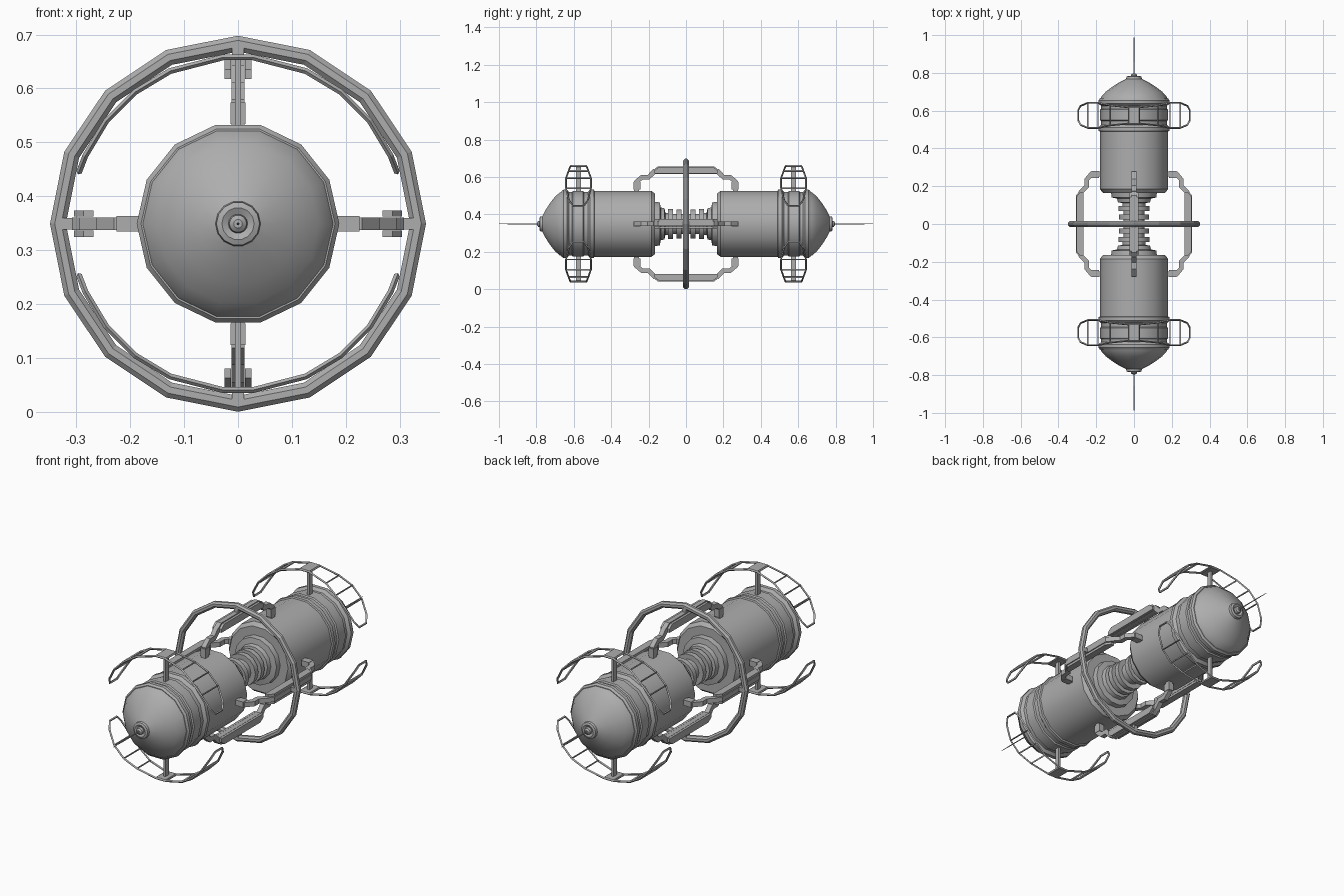
import bpy
import bmesh
import math
from mathutils import Matrix, Vector

cube = bpy.data.objects.get("Cube")
if cube:
    bpy.data.objects.remove(cube, do_unlink=True)

MID = 0.349          # height of the long axis
SIDES = 14

grey = bpy.data.materials.new("hull_grey")
grey.use_nodes = True
colour = (0.42, 0.42, 0.42, 1)
grey.diffuse_color = colour
grey.node_tree.nodes["Principled BSDF"].inputs["Base Color"].default_value = colour


def finish(bm, name, smooth=False):
    bmesh.ops.recalc_face_normals(bm, faces=bm.faces)
    mesh = bpy.data.meshes.new(name)
    bm.to_mesh(mesh)
    bm.free()
    mesh.materials.append(grey)
    obj = bpy.data.objects.new(name, mesh)
    obj.location.z = MID
    bpy.context.collection.objects.link(obj)
    if smooth:
        bpy.ops.object.select_all(action="DESELECT")
        obj.select_set(True)
        bpy.context.view_layer.objects.active = obj
        bpy.ops.object.shade_smooth_by_angle(angle=math.radians(32))
    return obj


def revolve(name, profile, sign=1, sides=SIDES):
    """Turn (distance along y, radius) points about the long axis."""
    bm = bmesh.new()
    rings = []
    for y, r in profile:
        angles = [math.tau * i / sides for i in range(sides)]
        rings.append([bm.verts.new((r * math.cos(a), sign * y, r * math.sin(a))) for a in angles])
    for a, b in zip(rings, rings[1:]):
        for i in range(sides):
            j = (i + 1) % sides
            bm.faces.new((a[i], a[j], b[j], b[i]))
    bm.faces.new(rings[0])
    bm.faces.new(rings[-1])
    return finish(bm, name, True)


def add_box(bm, centre, size):
    m = Matrix.Translation(centre) @ Matrix.Diagonal((*size, 1))
    bmesh.ops.create_cube(bm, size=1, matrix=m)


def add_slab(bm, outline, half, x=0):
    """Extrude a (y, z) outline sideways by half on each side of x."""
    sides = [[bm.verts.new((x + s * half, y, z)) for y, z in outline] for s in (-1, 1)]
    n = len(outline)
    for i in range(n):
        j = (i + 1) % n
        bm.faces.new((sides[0][i], sides[0][j], sides[1][j], sides[1][i]))
    for side in sides:
        bm.faces.new(side)


def add_strut(bm, path, half_x, half_t):
    """Mitred square bar along a (y, z) path."""
    pts = [Vector(p) for p in path]
    left, right = [], []
    for i, p in enumerate(pts):
        d0 = (p - pts[max(i - 1, 0)]).normalized()
        d1 = (pts[min(i + 1, len(pts) - 1)] - p).normalized()
        d = (d0 + d1).normalized()
        n = Vector((-d.y, d.x)) * half_t
        left.append(tuple(p + n))
        right.append(tuple(p - n))
    add_slab(bm, left + right[::-1], half_x)


# Connecting column with flanges
half = [(0.025, 0.055), (0.025, 0.08), (0.05, 0.08), (0.05, 0.055),
        (0.07, 0.055), (0.07, 0.083), (0.095, 0.083), (0.095, 0.06),
        (0.11, 0.06), (0.115, 0.085), (0.135, 0.09), (0.14, 0.118), (0.17, 0.122)]
revolve("connecting_column", [(-y, r) for y, r in reversed(half)] + half)

hull = [(0.165, 0.165), (0.185, 0.181), (0.49, 0.181), (0.493, 0.188),
        (0.512, 0.188), (0.525, 0.174), (0.545, 0.174), (0.55, 0.18),
        (0.605, 0.18), (0.61, 0.174), (0.625, 0.174), (0.637, 0.188),
        (0.655, 0.188), (0.665, 0.18)]
dome = [(0.66, 0.179), (0.675, 0.172), (0.70, 0.15), (0.728, 0.113),
        (0.752, 0.075), (0.768, 0.042), (0.78, 0.04), (0.784, 0.03),
        (0.778, 0.018), (0.79, 0.016), (0.796, 0.008)]

# Modules, end domes and antennas
for sign, end in ((-1, "front"), (1, "rear")):
    revolve(end + "_module", hull, sign)
    revolve(end + "_dome", dome, sign)
    revolve(end + "_antenna", [(0.785, 0.003), (0.95, 0.0022), (1.0, 0.001)], sign, 6)

# Central ring
bm = bmesh.new()
loops = []
for i in range(16):
    a = math.tau * i / 16
    loop = []
    for k in range(8):
        b = math.tau * (k + 0.5) / 8
        r = 0.334 + 0.016 * math.cos(b)
        loop.append(bm.verts.new((r * math.cos(a), 0.016 * math.sin(b), r * math.sin(a))))
    loops.append(loop)
for i in range(16):
    a, b = loops[i], loops[(i + 1) % 16]
    for k in range(8):
        m = (k + 1) % 8
        bm.faces.new((a[k], a[m], b[m], b[k]))
finish(bm, "central_ring")

# Four link arms around the axis
for quarter, side in enumerate(("top", "left", "bottom", "right")):
    bm = bmesh.new()
    for s in (-1, 1):
        elbow = [(0.265, 0.165), (0.265, 0.225), (0.235, 0.25), (0.2, 0.25), (0.165, 0.285)]
        add_strut(bm, [(s * y, z) for y, z in elbow], 0.012, 0.013)
        add_box(bm, (0, s * 0.262, 0.205), (0.028, 0.036, 0.04))
    rail = [(-0.175, 0.268), (0.175, 0.268), (0.175, 0.288),
            (0.15, 0.308), (-0.15, 0.308), (-0.175, 0.288)]
    add_slab(bm, rail, 0.012)
    for s in (-1, 1):
        add_slab(bm, [(y * 0.96, z * 0.9 + 0.027) for y, z in rail], 0.006, s * 0.019)
    add_box(bm, (0, 0, 0.314), (0.022, 0.03, 0.03))
    bmesh.ops.rotate(bm, verts=bm.verts, matrix=Matrix.Rotation(quarter * math.pi / 2, 3, "Y"))
    finish(bm, side + "_link_arm")

# Open curved frames: (angle from the middle, half width)
stations = [(5, 0.042), (24, 0.052), (38, 0.066), (52, 0.066), (66, 0.05), (72, 0.028)]
stations = [(-a, w) for a, w in reversed(stations)] + stations
for sign, end in ((-1, "front"), (1, "rear")):
    for up, level in ((1, "upper"), (-1, "lower")):
        bm = bmesh.new()
        pairs = []
        for angle, w in stations:
            a = math.radians(angle)
            r = 0.31
            pairs.append([bm.verts.new((r * math.sin(a), sign * 0.575 + t * w,
                                        up * r * math.cos(a))) for t in (-1, 1)])
        faces = [bm.faces.new((p[0], p[1], q[1], q[0])) for p, q in zip(pairs, pairs[1:])]
        # Merge cells that share one opening
        spare = [e for e in bm.edges if len(e.link_faces) == 2
                 and all(abs(v.co.x) > 0.275 for v in e.verts)]
        bmesh.ops.dissolve_edges(bm, edges=spare, use_verts=False)
        obj = finish(bm, end + "_" + level + "_frame")
        wire = obj.modifiers.new("bars", "WIREFRAME")
        wire.thickness = 0.011
        wire.use_even_offset = False
        wire.use_boundary = True
        # Middle plate and post
        bm = bmesh.new()
        add_box(bm, (0, sign * 0.575, up * 0.309), (0.056, 0.084, 0.01))
        add_box(bm, (0, sign * 0.575, up * 0.24), (0.012, 0.026, 0.14))
        finish(bm, end + "_" + level + "_frame_post")
